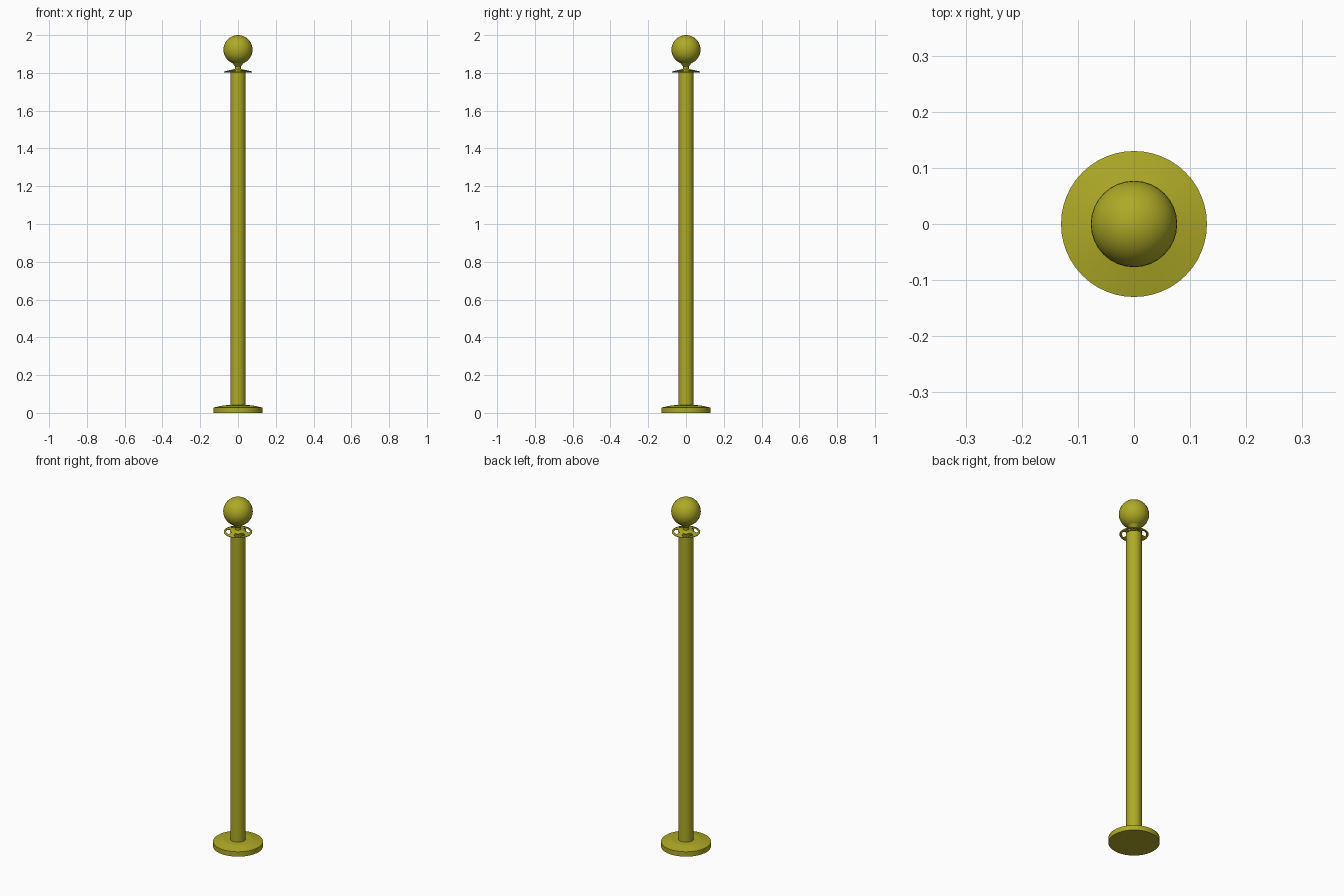
import bpy, bmesh
from math import cos, sin, pi

if "Cube" in bpy.data.objects:
    bpy.data.objects.remove(bpy.data.objects["Cube"])

mat = bpy.data.materials.new("brass")
mat.diffuse_color = (0.42, 0.40, 0.02, 1)
mat.use_nodes = True
mat.node_tree.nodes["Principled BSDF"].inputs["Base Color"].default_value = mat.diffuse_color


def finish(name, bm, angle=0.6):
    bmesh.ops.remove_doubles(bm, verts=bm.verts, dist=1e-5)
    bmesh.ops.recalc_face_normals(bm, faces=bm.faces)
    me = bpy.data.meshes.new(name)
    bm.to_mesh(me)
    bm.free()
    me.materials.append(mat)
    ob = bpy.data.objects.new(name, me)
    bpy.context.collection.objects.link(ob)
    bpy.ops.object.select_all(action='DESELECT')
    bpy.context.view_layer.objects.active = ob
    ob.select_set(True)
    bpy.ops.object.shade_smooth_by_angle(angle=angle)
    return ob


def lathe(name, profile, sides, angle=0.6):
    bm = bmesh.new()
    vs = [bm.verts.new((r, 0, z)) for r, z in profile]
    es = [bm.edges.new(p) for p in zip(vs, vs[1:])]
    bmesh.ops.spin(bm, geom=vs + es, cent=(0, 0, 0), axis=(0, 0, 1),
                   angle=2 * pi, steps=sides)
    return finish(name, bm, angle)


# Weighted floor base and post
lathe("base", [(0, 0), (.13, 0), (.13, .028), (.075, .04), (0, .043)], 48, 0.15)
lathe("post", [(0, .03), (.04, .03), (.04, 1.807), (0, 1.807)], 32)

# Rope collar: sloped plate with four slots between spokes
bands = [(.0, 1.822), (.02, 1.82), (.042, 1.815), (.063, 1.81), (.074, 1.807)]
n = 48
bm = bmesh.new()
for i in range(n):
    for j, (a, b) in enumerate(zip(bands, bands[1:])):
        if j == 2 and (i + 2) % 12 >= 4:
            continue
        t0, t1 = 2 * pi * i / n, 2 * pi * (i + 1) / n
        pts = [(a, t0), (b, t0), (b, t1)] + ([(a, t1)] if a[0] else [])
        bm.faces.new([bm.verts.new((p[0] * cos(t), p[0] * sin(t), p[1]))
                      for p, t in pts])
collar = finish("rope_collar", bm)
solid = collar.modifiers.new("thickness", 'SOLIDIFY')
solid.thickness = 0.005
solid.offset = -1

# Neck flaring into the ball
lathe("neck", [(0, 1.81), (.015, 1.812), (.015, 1.835), (.032, 1.853), (0, 1.86)], 24)

# Ball finial
bm = bmesh.new()
bmesh.ops.create_uvsphere(bm, u_segments=32, v_segments=20, radius=.077)
bmesh.ops.translate(bm, verts=bm.verts, vec=(0, 0, 1.923))
finish("ball", bm)
